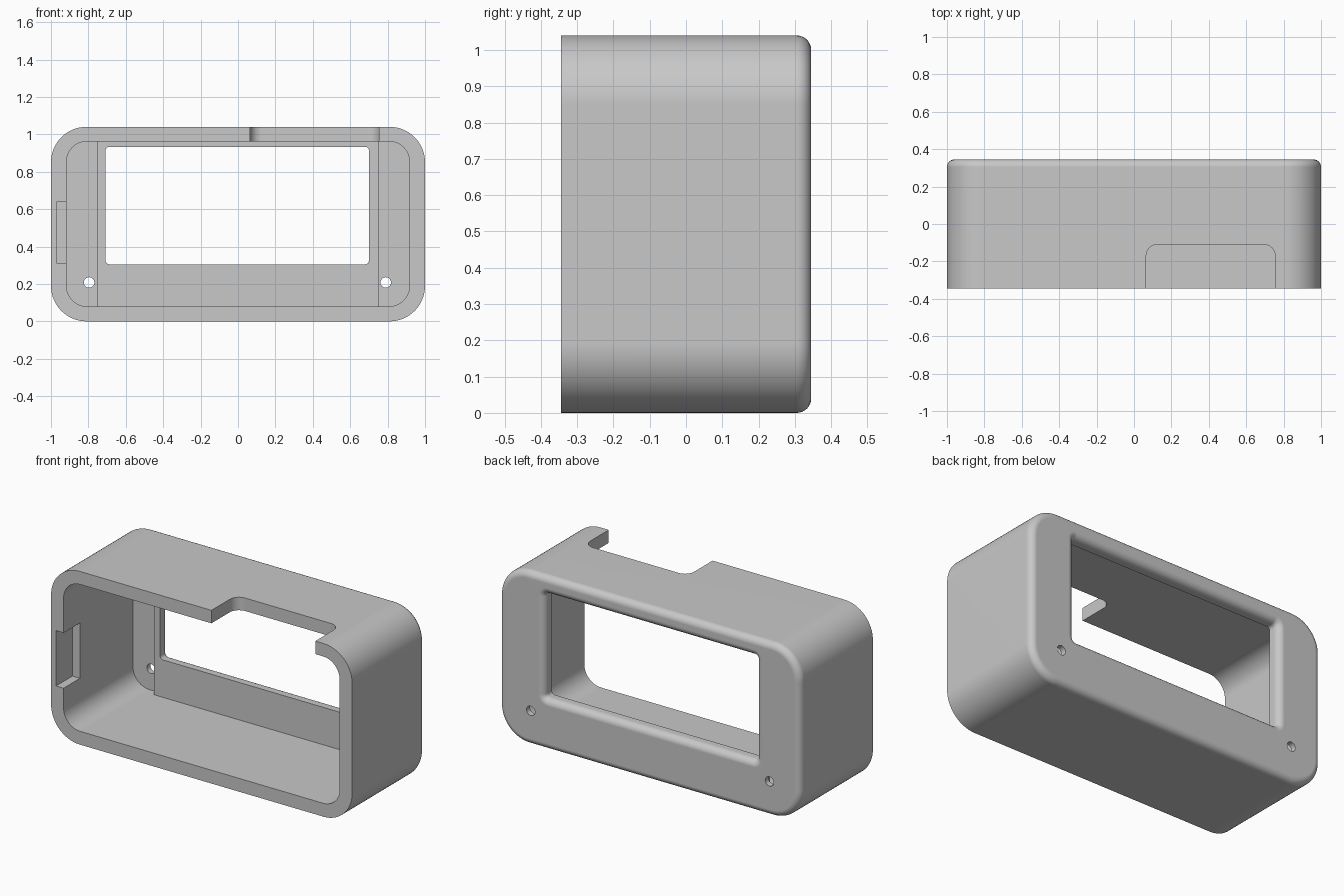
import bpy, bmesh, math
from mathutils import Matrix, Vector

if "Cube" in bpy.data.objects:
    bpy.data.objects.remove(bpy.data.objects["Cube"], do_unlink=True)

HEIGHT, FRONT, BACK = 1.04, -0.345, 0.345
MID = HEIGHT / 2
EDGE = 0.04  # rounding of the rear edge and the window rim

grey = bpy.data.materials.new("light grey plastic")
grey.use_nodes = True
colour = (0.58, 0.58, 0.58, 1)
grey.diffuse_color = colour
grey.node_tree.nodes["Principled BSDF"].inputs["Base Color"].default_value = colour


def make_object(name, bm):
    bmesh.ops.recalc_face_normals(bm, faces=bm.faces)
    mesh = bpy.data.meshes.new(name)
    bm.to_mesh(mesh)
    bm.free()
    mesh.materials.append(grey)
    obj = bpy.data.objects.new(name, mesh)
    bpy.context.collection.objects.link(obj)
    return obj


def rounded_loft(name, cx, cz, half_w, half_h, radius, sections, steps=10):
    """Rounded rectangle stacked along y; sections are (y, outward offset)."""
    bm = bmesh.new()
    rings = []
    for y, grow in sections:
        r = radius + grow
        ring = []
        for q, (sx, sz) in enumerate([(1, 1), (-1, 1), (-1, -1), (1, -1)]):
            for i in range(steps + 1):
                a = math.pi / 2 * (q + i / steps)
                x = cx + sx * (half_w - radius) + r * math.cos(a)
                z = cz + sz * (half_h - radius) + r * math.sin(a)
                ring.append(bm.verts.new((x, y, z)))
        rings.append(ring)
    n = len(rings[0])
    for a, b in zip(rings, rings[1:]):
        for i in range(n):
            j = (i + 1) % n
            bm.faces.new((a[i], a[j], b[j], b[i]))
    bm.faces.new(rings[0])
    bm.faces.new(rings[-1])
    return make_object(name, bm)


def box(name, low, high):
    low, high = Vector(low), Vector(high)
    bm = bmesh.new()
    bmesh.ops.create_cube(bm, size=1, matrix=Matrix.Translation((low + high) / 2)
                          @ Matrix.Diagonal((*(high - low), 1)))
    return make_object(name, bm)


def fillet(flare):
    """Quarter-round sections near the rear face, shrinking or flaring."""
    angles = [math.pi / 2 * i / 8 for i in range(9)]
    sign = 1 if flare else -1
    return [(BACK - EDGE + EDGE * math.sin(a), sign * EDGE * (1 - math.cos(a))) for a in angles]


# Outer shell with rounded corners and rear edge
body = rounded_loft("enclosure_shell", 0, MID, 1, MID, 0.19,
                    [(FRONT, 0)] + fillet(False), 16)

# Hollow interior, open at the front
cavity = rounded_loft("cavity_cutter", 0, 0.521, 0.917, 0.441, 0.11,
                      [(-0.5, 0), (0.312, 0)], 12)

# Thicker panel behind the window
panel = box("window_panel", (-0.75, 0.272, 0.06), (0.75, 0.33, 0.98))

# Display window with a flared outer rim
window = rounded_loft("window_cutter", -0.004, 0.619, 0.704, 0.314, 0.02,
                      [(0.2, 0)] + fillet(True) + [(0.45, EDGE)], 6)

# Rounded slot through the front of the top wall
slot = rounded_loft("slot_cutter", 0.41, 0, 0.345, 0.3, 0.06,
                    [(-0.12, 0), (0.12, 0)], 8)
slot.data.transform(Matrix.Translation((0, -0.41, 1.02)) @ Matrix.Rotation(math.pi / 2, 4, "X"))

# Connector notch inside the right wall
notch = box("notch_cutter", (-0.967, -0.5, 0.31), (-0.85, -0.19, 0.642))


def screw_hole(x):
    bm = bmesh.new()
    turn = Matrix.Translation((x, 0.33, 0.208)) @ Matrix.Rotation(math.pi / 2, 4, "X")
    bmesh.ops.create_cone(bm, cap_ends=True, segments=32, radius1=0.028,
                          radius2=0.028, depth=0.2, matrix=turn)
    return make_object("screw_hole_cutter", bm)


steps = [(cavity, "DIFFERENCE"), (panel, "UNION"), (window, "DIFFERENCE"),
         (slot, "DIFFERENCE"), (notch, "DIFFERENCE")]
steps += [(screw_hole(x), "DIFFERENCE") for x in (-0.796, 0.79)]
for cutter, operation in steps:
    mod = body.modifiers.new(cutter.name, "BOOLEAN")
    mod.operation = operation
    mod.solver = "EXACT"
    mod.object = cutter
    cutter.hide_render = True

# Bake the cuts and discard the helpers
graph = bpy.context.evaluated_depsgraph_get()
baked = bpy.data.meshes.new_from_object(body.evaluated_get(graph))
body.modifiers.clear()
body.data = baked
for cutter, _ in steps:
    bpy.data.objects.remove(cutter, do_unlink=True)

# Smooth the rounded areas and keep flat walls clean
bpy.ops.object.select_all(action="DESELECT")
body.select_set(True)
bpy.context.view_layer.objects.active = body
bpy.ops.object.shade_smooth_by_angle(angle=math.radians(30))
weighted = body.modifiers.new("clean_normals", "WEIGHTED_NORMAL")
weighted.keep_sharp = True
